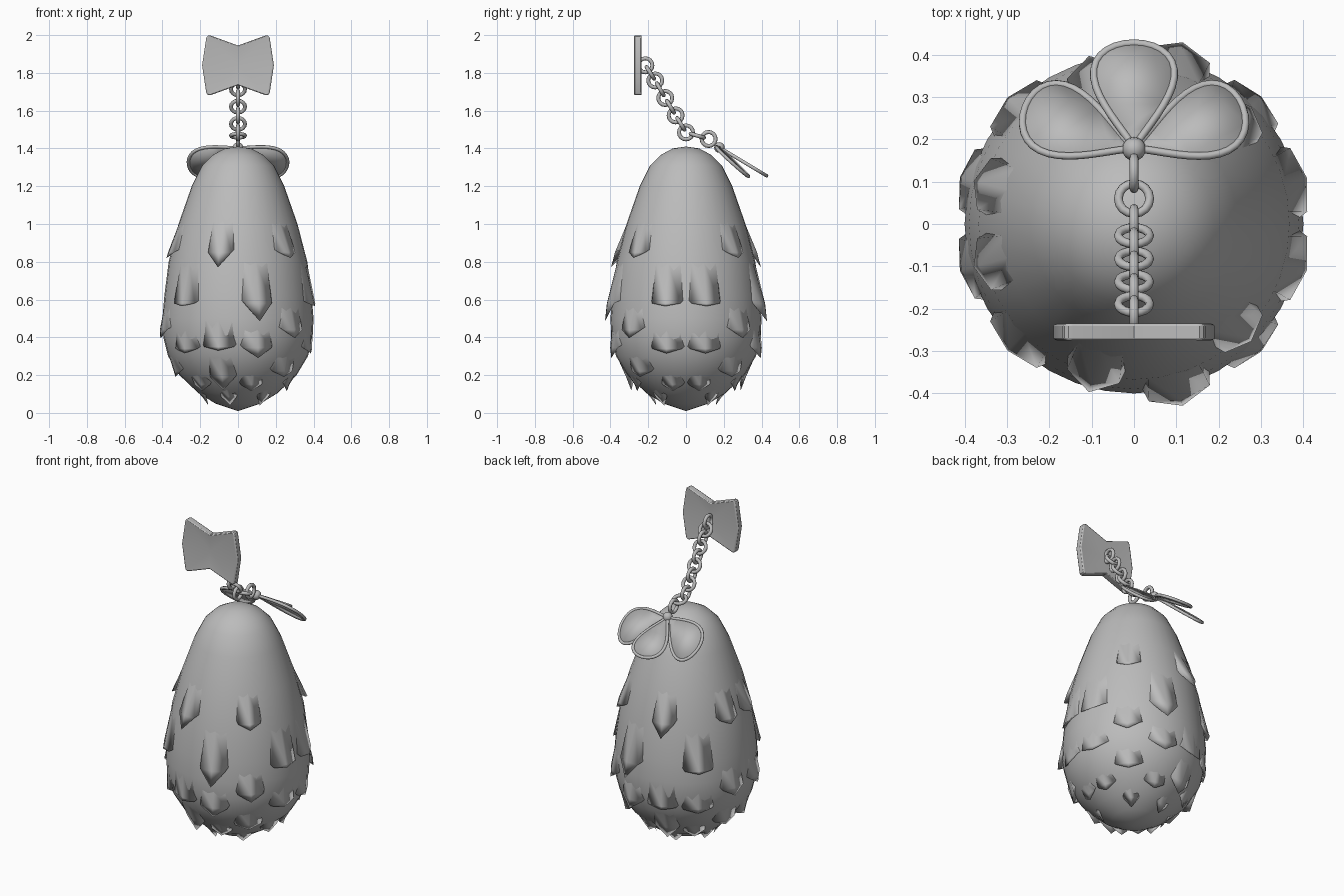
import bpy, bmesh, math
from mathutils import Vector, Matrix

cube = bpy.data.objects.get("Cube")
if cube:
    bpy.data.objects.remove(cube, do_unlink=True)

grey = bpy.data.materials.new("plain grey")
grey.use_nodes = True
GREY = (0.5, 0.5, 0.5, 1)
grey.diffuse_color = GREY
grey.node_tree.nodes["Principled BSDF"].inputs["Base Color"].default_value = GREY


def finish(name, bm, angle=None):
    """Turn a bmesh into a smooth, grey object."""
    bmesh.ops.recalc_face_normals(bm, faces=bm.faces)
    mesh = bpy.data.meshes.new(name)
    bm.to_mesh(mesh)
    bm.free()
    mesh.materials.append(grey)
    mesh.shade_smooth()
    obj = bpy.data.objects.new(name, mesh)
    bpy.context.collection.objects.link(obj)
    if angle:
        bpy.ops.object.select_all(action="DESELECT")
        obj.select_set(True)
        bpy.context.view_layer.objects.active = obj
        bpy.ops.object.shade_smooth_by_angle(angle=math.radians(angle))
    return obj


# Egg-shaped body, spun from a profile of (radius, height)
PROFILE = [(0, 0.01), (0.12, 0.05), (0.21, 0.105), (0.31, 0.2), (0.37, 0.3),
           (0.395, 0.4), (0.4, 0.5), (0.39, 0.62), (0.367, 0.8), (0.315, 1.0),
           (0.245, 1.2), (0.19, 1.31), (0.135, 1.365), (0.07, 1.4), (0, 1.41)]


def radius(z):
    for (r0, z0), (r1, z1) in zip(PROFILE, PROFILE[1:]):
        if z0 <= z <= z1:
            return r0 + (r1 - r0) * (z - z0) / (z1 - z0)
    return 0


bm = bmesh.new()
verts = [bm.verts.new((r, 0, z)) for r, z in PROFILE]
edges = [bm.edges.new(pair) for pair in zip(verts, verts[1:])]
bmesh.ops.spin(bm, geom=verts + edges, cent=(0, 0, 0), axis=(0, 0, 1),
               angle=math.tau, steps=36)
bmesh.ops.remove_doubles(bm, verts=bm.verts, dist=0.0005)
finish("egg_body", bm)


# Pointed scales lifting off the body
def add_scale(bm, degrees, top, corner, tip, lift, half):
    def point(side, z, out):
        r = radius(z)
        a = math.radians(degrees) + side * half / max(r, 0.1)
        return bm.verts.new(((r + out) * math.cos(a), (r + out) * math.sin(a), z))

    upper = [point(s * 0.9, top, -0.002) for s in (-1, 0, 1)]
    lower = [point(s, corner, lift * (0.6 if s else 0.85)) for s in (-1, 0, 1)]
    root = [point(s * 1.25, corner + 0.02, -0.01) for s in (-1, 0, 1)]
    end = point(0, tip, lift + max(0, radius(corner) - radius(tip)) * 0.6)
    for i in (0, 1):
        bm.faces.new((upper[i], upper[i + 1], lower[i + 1], lower[i]))
        bm.faces.new((lower[i], lower[i + 1], end))
    bm.faces.new((upper[0], lower[0], root[0]))
    bm.faces.new((upper[2], root[2], lower[2]))
    bm.faces.new((root[0], lower[0], end, root[1]))
    bm.faces.new((root[1], end, lower[2], root[2]))


# Each row: angles (mirrored front to back), top, corner and tip heights, lift, half width
ROWS = [((45, 165), 1.02, 0.85, 0.82, 0.03, 0.06),
        ((105,), 1.02, 0.85, 0.77, 0.04, 0.06),
        ((15, 135), 0.8, 0.58, 0.565, 0.028, 0.075),
        ((75,), 0.8, 0.58, 0.485, 0.045, 0.07),
        ((45, 165), 0.56, 0.44, 0.395, 0.03, 0.07),
        ((105,), 0.5, 0.35, 0.33, 0.022, 0.08),
        ((15, 135), 0.44, 0.34, 0.315, 0.022, 0.08),
        ((75,), 0.44, 0.345, 0.29, 0.035, 0.075),
        ((45, 165), 0.32, 0.22, 0.19, 0.03, 0.07),
        ((105,), 0.3, 0.19, 0.12, 0.03, 0.065),
        ((15, 75, 135), 0.22, 0.15, 0.115, 0.025, 0.055),
        ((45, 105, 165), 0.13, 0.085, 0.04, 0.02, 0.04)]
bm = bmesh.new()
for angles, *shape in ROWS:
    for a in angles:
        add_scale(bm, a, *shape)
        add_scale(bm, -a, *shape)
finish("body_scales", bm)


# Chain of round links, alternately turned
def add_link(name, center, normal, major=0.037, minor=0.0105):
    bm = bmesh.new()
    turn = Vector(normal).to_track_quat("Z", "Y").to_matrix().to_4x4()
    start = [v for v in bmesh.ops.create_circle(
        bm, segments=8, radius=minor,
        matrix=Matrix.Translation((major, 0, 0)) @ Matrix.Rotation(math.pi / 2, 4, "X"))["verts"]]
    bmesh.ops.spin(bm, geom=start + bm.edges[:], cent=(0, 0, 0), axis=(0, 0, 1),
                   angle=math.tau, steps=16)
    bmesh.ops.remove_doubles(bm, verts=bm.verts, dist=0.0005)
    bm.transform(Matrix.Translation(center) @ turn)
    finish(name, bm)


STOPS = [Vector((0, y, z)) for y, z in
         [(-0.215, 1.84), (-0.163, 1.76), (-0.11, 1.667), (-0.055, 1.575), (0, 1.485), (0.12, 1.45)]]
for i, p in enumerate(STOPS):
    add_link(f"chain_link_upright_{i + 1}", p, (1, 0, 0))
for i, (p, q) in enumerate(zip(STOPS, STOPS[1:])):
    along = q - p
    add_link(f"chain_link_cross_{i + 1}", (p + q) / 2, along.cross(Vector((1, 0, 0))))

# Bow-shaped plate, pinched in the middle
bm = bmesh.new()
right = [(0, 0.105), (0.165, 0.165), (0.19, 0), (0.165, -0.165), (0, -0.105)]
outline = right + [(-x, z) for x, z in right[3:0:-1]]
rings = [[bm.verts.new((x, y, 1.84 + z)) for x, z in outline] for y in (-0.275, -0.235)]
hubs = [bm.verts.new((0, y, 1.84)) for y in (-0.264, -0.246)]
count = len(outline)
for i in range(count):
    j = (i + 1) % count
    bm.faces.new((rings[0][i], rings[0][j], rings[1][j], rings[1][i]))
    for ring, hub in zip(rings, hubs):
        bm.faces.new((ring[i], ring[j], hub))
corners = [e for e in bm.edges if abs(e.verts[0].co.y - e.verts[1].co.y) > 0.03
           and abs(e.verts[0].co.x) > 0.1 and abs(e.verts[0].co.z - 1.84) > 0.1]
bmesh.ops.bevel(bm, geom=corners, offset=0.022, segments=3, profile=0.5, affect="EDGES")
bow = finish("bow_plate", bm, 30)
bevel = bow.modifiers.new("soft rim", "BEVEL")
bevel.width, bevel.segments, bevel.angle_limit = 0.006, 2, math.radians(40)

# Three petals, each a thin plate with a round rim
HUB = Vector((0, 0.177, 1.405))


def add_petal(name, degrees, length, width, slope_y, slope_x):
    a = math.radians(degrees)
    points = []
    for k in range(36):
        t = math.tau * k / 36
        u = length * (1 - math.cos(t)) / 2
        v = width / 0.7 * math.sin(t) * abs(math.sin(t / 2)) ** 1.5
        x = u * math.cos(a) - v * math.sin(a)
        y = u * math.sin(a) + v * math.cos(a)
        points.append(HUB + Vector((x, y, -slope_y * y - slope_x * abs(x))))
    bm = bmesh.new()
    bm.faces.new([bm.verts.new(p) for p in points])
    plate = finish(name, bm)
    solid = plate.modifiers.new("thickness", "SOLIDIFY")
    solid.thickness, solid.offset = 0.008, 0
    curve = bpy.data.curves.new(name + "_rim", "CURVE")
    curve.dimensions = "3D"
    curve.bevel_depth, curve.bevel_resolution = 0.009, 2
    spline = curve.splines.new("POLY")
    spline.points.add(len(points) - 1)
    for sp, p in zip(spline.points, points):
        sp.co = (*p, 1)
    spline.use_cyclic_u = True
    spline.use_smooth = True
    curve.materials.append(grey)
    bpy.context.collection.objects.link(bpy.data.objects.new(name + "_rim", curve))


add_petal("back_petal", 90, 0.25, 0.095, 0.6, 0)
add_petal("left_petal", 21, 0.275, 0.083, 0.9, 0.08)
add_petal("right_petal", 159, 0.275, 0.083, 0.9, 0.08)

# Small bead joining the petals to the chain
bm = bmesh.new()
bmesh.ops.create_uvsphere(bm, u_segments=16, v_segments=8, radius=0.028,
                          matrix=Matrix.Translation(HUB))
finish("petal_bead", bm)
